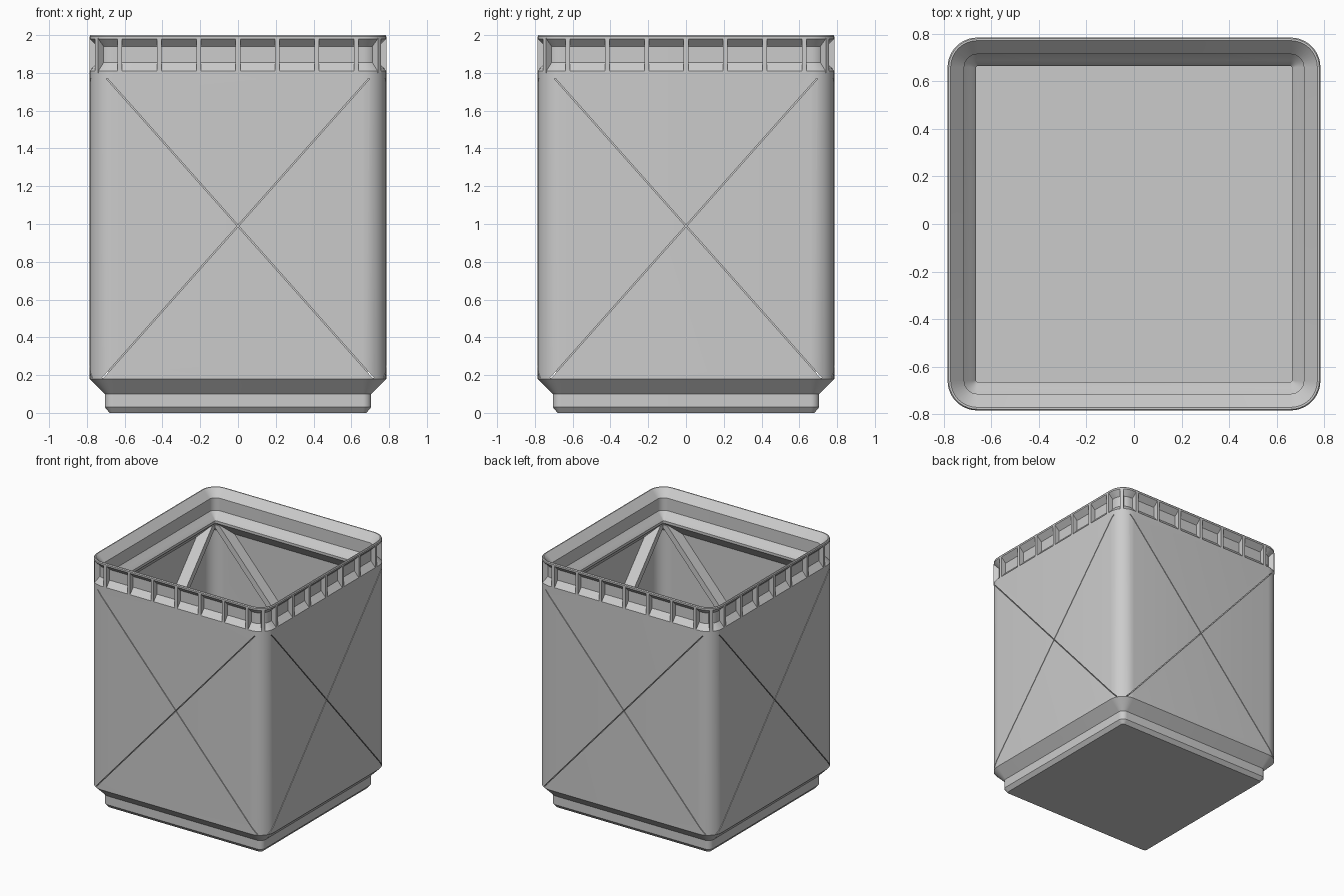
import bpy, bmesh, math
from mathutils import Matrix

if "Cube" in bpy.data.objects:
    bpy.data.objects.remove(bpy.data.objects["Cube"])

grey = bpy.data.materials.new("plain grey")
grey.diffuse_color = (0.6, 0.6, 0.6, 1)
grey.use_nodes = True
grey.node_tree.nodes["Principled BSDF"].inputs["Base Color"].default_value = grey.diffuse_color

HALF, RADIUS, CORNER_STEPS = 0.785, 0.125, 10


def make_object(name, bm, smooth=False):
    bmesh.ops.recalc_face_normals(bm, faces=bm.faces)
    mesh = bpy.data.meshes.new(name)
    bm.to_mesh(mesh)
    bm.free()
    mesh.materials.append(grey)
    ob = bpy.data.objects.new(name, mesh)
    bpy.context.collection.objects.link(ob)
    if smooth:
        bpy.ops.object.select_all(action='DESELECT')
        ob.select_set(True)
        bpy.context.view_layer.objects.active = ob
        bpy.ops.object.shade_smooth_by_angle(angle=math.radians(25))
    return ob


def rounded_ring(bm, half, z):
    """Rounded square, offset inwards from the outer wall."""
    r = max(RADIUS - (HALF - half), 0.008)
    c = half - r
    ring = []
    for k, (sx, sy) in enumerate([(1, 1), (-1, 1), (-1, -1), (1, -1)]):
        for i in range(CORNER_STEPS + 1):
            a = math.pi / 2 * (k + i / CORNER_STEPS)
            ring.append(bm.verts.new((sx * c + r * math.cos(a),
                                      sy * c + r * math.sin(a), z)))
    return ring


def add_prism(bm, points, offset, matrix):
    """Extrude a polygon of 3D points along an offset vector."""
    a = [bm.verts.new(matrix @ p) for p in points]
    b = [bm.verts.new(matrix @ (p + offset)) for p in points]
    n = len(a)
    bm.faces.new(a)
    bm.faces.new(b[::-1])
    for i in range(n):
        bm.faces.new((a[i], b[i], b[(i + 1) % n], a[(i + 1) % n]))


def add_cross(bm, a, z_low, z_high, y0, y1, matrix):
    """X-shaped prism on the front wall; a is half the arm width along x."""
    zc, slope = 0.99, 1.124
    b, xt, xb = a * slope, (z_high - zc) / slope, (zc - z_low) / slope
    right = [(0, zc + b), (xt - a, z_high), (xt + a, z_high), (a, zc),
             (xb + a, z_low), (xb - a, z_low), (0, zc - b)]
    outline = right + [(-x, z) for x, z in right[-2:0:-1]]
    V = [Matrix.Translation((x, y0, z)).translation for x, z in outline]
    add_prism(bm, V, Matrix.Translation((0, y1 - y0, 0)).translation, matrix)


def cut(ob, cutter):
    mod = ob.modifiers.new("groove", 'BOOLEAN')
    mod.operation, mod.solver, mod.object = 'DIFFERENCE', 'EXACT', cutter


# Bin shell: foot, flare, wall, recessed rim band, stacking lip, inside wall, floor
profile = [(0.68, 0), (0.705, 0.03), (0.705, 0.10), (0.785, 0.18),
           (0.785, 1.81), (0.745, 1.855), (0.745, 1.94), (0.785, 1.98),
           (0.785, 1.993), (0.78, 2.0), (0.772, 2.0), (0.715, 1.94),
           (0.715, 1.84), (0.69, 1.81), (0.68, 1.80), (0.665, 1.78),
           (0.665, 1.76), (0.765, 1.66), (0.765, 0.20), (0.685, 0.12),
           (0.685, 0.04)]
bm = bmesh.new()
rings = [rounded_ring(bm, h, z) for h, z in profile]
for low, high in zip(rings, rings[1:]):
    n = len(low)
    for i in range(n):
        j = (i + 1) % n
        bm.faces.new((low[i], low[j], high[j], high[i]))
bm.faces.new(rings[0][::-1])
bm.faces.new(rings[-1])
shell = make_object("bin_shell", bm, smooth=True)

# Diagonal stiffeners inside each wall, with a thin cross groove from outside
for k, side in enumerate(["front", "right", "back", "left"]):
    turn = Matrix.Rotation(k * math.pi / 2, 4, 'Z')
    bm = bmesh.new()
    add_cross(bm, 0.004, 0.185, 1.77, -0.82, -0.72, turn)
    groove = make_object(side + "_groove_cutter", bm)
    groove.hide_render = True
    groove.hide_viewport = True
    groove.display_type = 'WIRE'
    bm = bmesh.new()
    add_cross(bm, 0.03, 0.22, 1.74, -0.77, -0.675, turn)
    stiffener = make_object(side + "_cross_stiffener", bm)
    cut(stiffener, groove)
    cut(shell, groove)

# Upright rim ribs that divide the recessed band into pockets
section = [(0.785, 1.80), (0.74, 1.85), (0.74, 1.945), (0.785, 1.985)]
T = 0.024


def add_rim_rib(bm, x, shift, matrix):
    pts = [Matrix.Translation((x - T / 2, -h - shift, z)).translation
           for h, z in section]
    add_prism(bm, pts, Matrix.Translation((T, 0, 0)).translation, matrix)


bm = bmesh.new()
corner_shift = (HALF - RADIUS) * math.sqrt(2) + RADIUS - HALF
for k in range(4):
    turn = Matrix.Rotation(k * math.pi / 2, 4, 'Z')
    for i in range(-3, 4):
        add_rim_rib(bm, i * 0.209, 0, turn)
    add_rim_rib(bm, 0, corner_shift, turn @ Matrix.Rotation(math.pi / 4, 4, 'Z'))
make_object("rim_ribs", bm)
